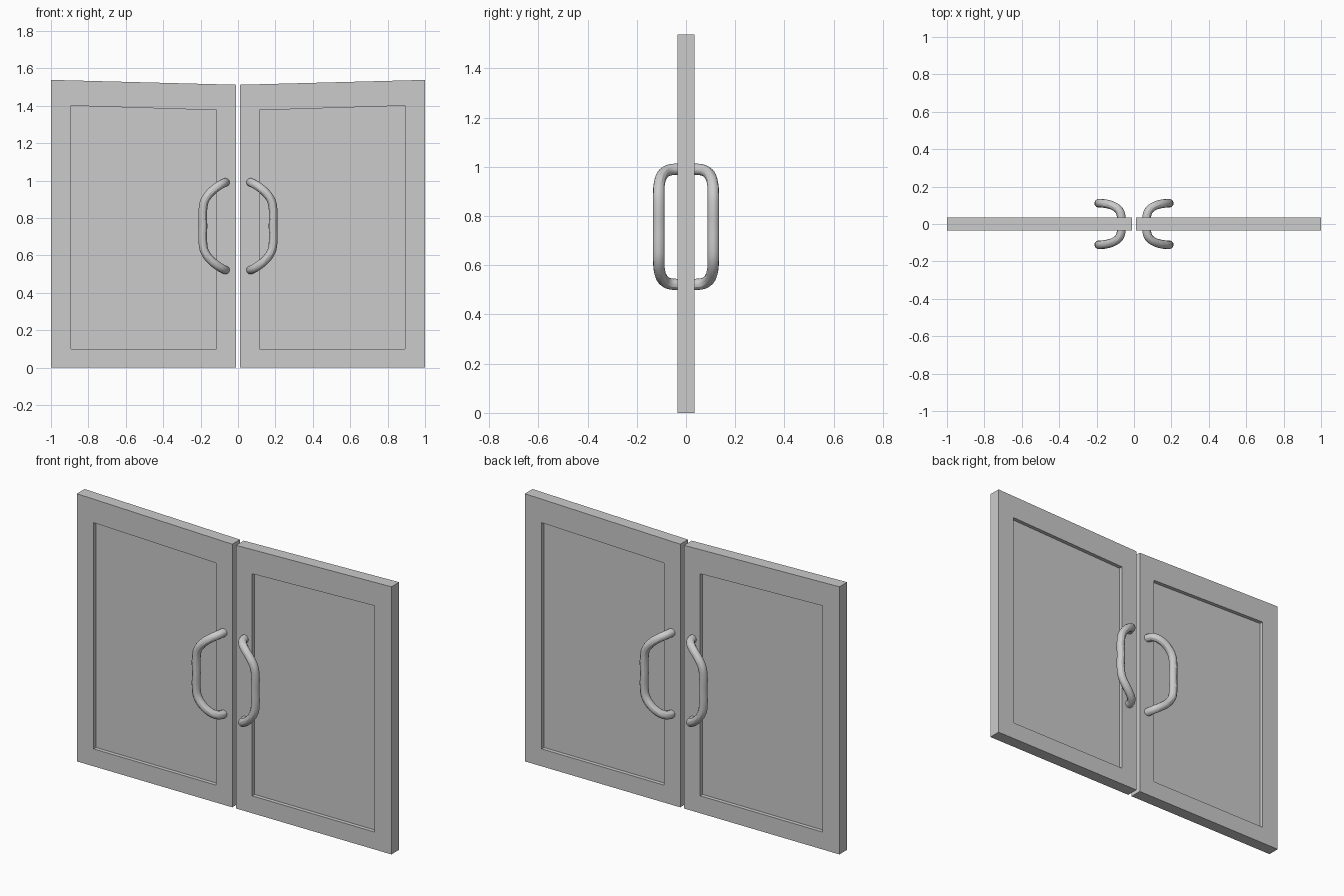
import bpy, bmesh

if "Cube" in bpy.data.objects:
    bpy.data.objects.remove(bpy.data.objects["Cube"])

HALF = 0.035      # half door thickness
RECESS = 0.022    # depth of the sunken panel
MID_Z = 0.756     # handle centre height


def door(name, s):
    """Door leaf with a sunken panel on both faces; s is the side of x."""
    outer = [(0.012, 0), (1, 0), (1, 1.538), (0.012, 1.512)]
    inner = [(0.115, 0.10), (0.893, 0.10), (0.893, 1.40), (0.115, 1.376)]
    bm = bmesh.new()

    def ring(pts, y):
        return [bm.verts.new((s * x, y, z)) for x, z in pts]

    def bridge(a, b):
        for i in range(4):
            j = (i + 1) % 4
            bm.faces.new((a[i], a[j], b[j], b[i]))

    edges = []
    for side in (-1, 1):
        rim = ring(outer, side * HALF)
        lip = ring(inner, side * HALF)
        floor = ring(inner, side * (HALF - RECESS))
        bridge(rim, lip)
        bridge(lip, floor)
        bm.faces.new(floor)
        edges.append(rim)
    bridge(*edges)
    bmesh.ops.recalc_face_normals(bm, faces=bm.faces)
    mesh = bpy.data.meshes.new(name)
    bm.to_mesh(mesh)
    bm.free()
    bpy.context.collection.objects.link(bpy.data.objects.new(name, mesh))


def handle(name, sx, sy):
    """Bent tube that leaves the door stile and sweeps over the panel."""
    half = [(0.067, 0.015, 0.234), (0.068, 0.04, 0.234), (0.080, 0.073, 0.229),
            (0.110, 0.096, 0.211), (0.150, 0.108, 0.177), (0.178, 0.111, 0.136),
            (0.187, 0.111, 0.095)]
    path = half + [(0.187, 0.111, 0)] + [(x, y, -z) for x, y, z in reversed(half)]
    cu = bpy.data.curves.new(name, 'CURVE')
    cu.dimensions = '3D'
    cu.bevel_depth = 0.023
    cu.bevel_resolution = 4
    cu.resolution_u = 3
    cu.use_fill_caps = True
    sp = cu.splines.new('BEZIER')
    sp.bezier_points.add(len(path) - 1)
    for p, (x, y, z) in zip(sp.bezier_points, path):
        p.co = (sx * x, sy * y, MID_Z + z)
        p.handle_left_type = p.handle_right_type = 'AUTO'
    ob = bpy.data.objects.new(name, cu)
    bpy.context.collection.objects.link(ob)
    bpy.ops.object.select_all(action='DESELECT')
    ob.select_set(True)
    bpy.context.view_layer.objects.active = ob
    bpy.ops.object.convert(target='MESH')
    bpy.ops.object.shade_smooth_by_angle()


# Two leaves, each with a front and a back handle
for side, sx in (("left", -1), ("right", 1)):
    door(side + "_door", sx)
    for face, sy in (("front", -1), ("back", 1)):
        handle(f"{side}_{face}_handle", sx, sy)
